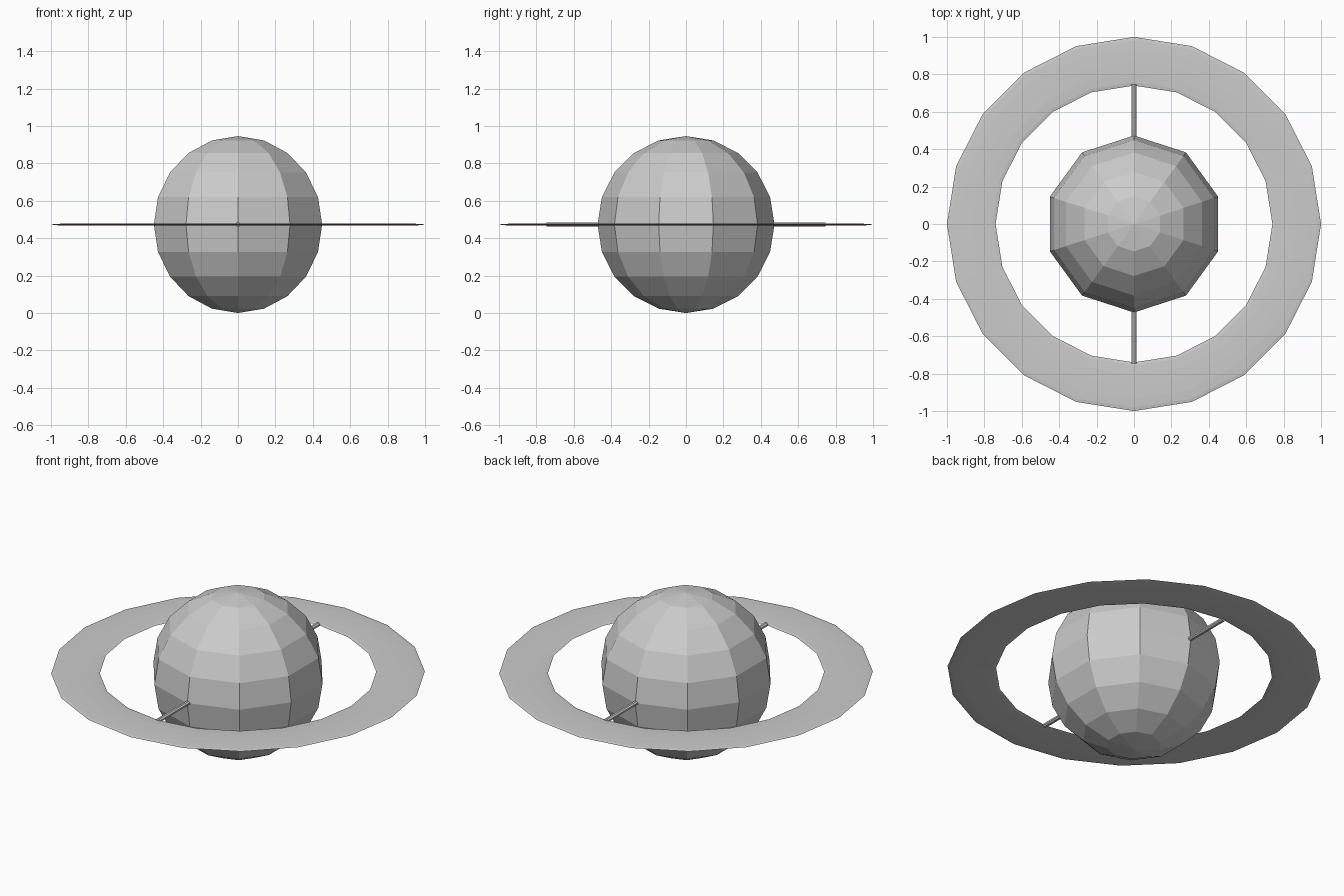
import bpy
import math

if "Cube" in bpy.data.objects:
    bpy.data.objects.remove(bpy.data.objects["Cube"])

R = 0.473          # globe radius, also the height of the equator
RING_OUT, RING_IN = 1.0, 0.74


def finish(name, scale=(1, 1, 1)):
    ob = bpy.context.object
    ob.name = name
    ob.scale = scale
    bpy.ops.object.transform_apply(location=False, rotation=True, scale=True)
    bpy.ops.object.shade_flat()
    return ob


# Faceted globe
bpy.ops.mesh.primitive_uv_sphere_add(segments=10, ring_count=10, radius=R,
                                     location=(0, 0, R))
finish("globe")

# Flat ring: a torus squashed to a thin disc
bpy.ops.mesh.primitive_torus_add(major_segments=20, minor_segments=12,
                                 major_radius=(RING_OUT + RING_IN) / 2,
                                 minor_radius=(RING_OUT - RING_IN) / 2,
                                 location=(0, 0, R))
finish("ring", (1, 1, 0.045))

# Thin rod through the globe, carrying the ring front and back
bpy.ops.mesh.primitive_cylinder_add(vertices=8, radius=0.015, depth=1.49,
                                    location=(0, 0, R),
                                    rotation=(math.pi / 2, 0, 0))
bpy.context.object.rotation_euler.rotate_axis("Z", math.pi / 8)
finish("support_rod", (1, 1, 1)).scale = (1, 1, 0.8)
